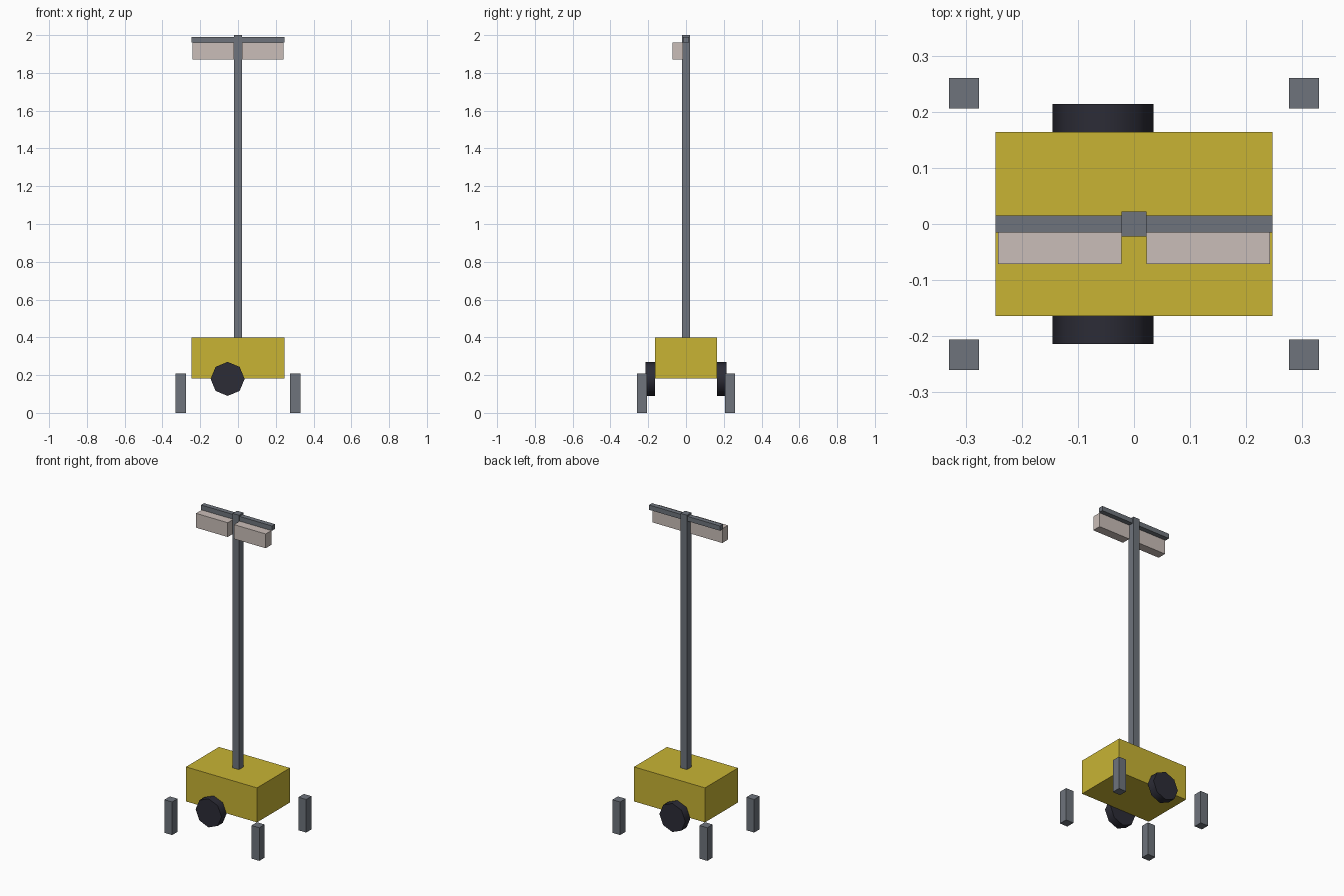
import bpy, math

default = bpy.data.objects.get("Cube")
if default:
    bpy.data.objects.remove(default, do_unlink=True)


def material(name, rgb):
    m = bpy.data.materials.new(name)
    m.use_nodes = True
    m.diffuse_color = (*rgb, 1)
    m.node_tree.nodes["Principled BSDF"].inputs["Base Color"].default_value = (*rgb, 1)
    return m


yellow = material("yellow paint", (0.58, 0.456, 0.034))
grey = material("grey steel", (0.156, 0.174, 0.202))
pale = material("pale lamp", (0.59, 0.515, 0.48))
black = material("black rubber", (0.025, 0.025, 0.037))


def box(name, mat, x, y, z):
    """Box from (min, max) ranges on each axis."""
    ranges = (x, y, z)
    bpy.ops.mesh.primitive_cube_add(size=1, location=[(a + b) / 2 for a, b in ranges])
    ob = bpy.context.object
    ob.name = name
    ob.scale = [b - a for a, b in ranges]
    bpy.ops.object.transform_apply(location=False, rotation=False, scale=True)
    ob.data.materials.append(mat)
    return ob


def wheel(name, y):
    """Eight-sided wheel with its axle along y."""
    bpy.ops.mesh.primitive_cylinder_add(vertices=8, radius=0.09, depth=0.05,
                                        location=(-0.055, y, 0.18),
                                        rotation=(math.pi / 2, 0, 0))
    ob = bpy.context.object
    ob.name = name
    ob.data.materials.append(black)
    bpy.ops.object.shade_smooth_by_angle(angle=math.radians(50))


# Generator body, mast and crossbar
box("body", yellow, (-0.247, 0.247), (-0.164, 0.164), (0.183, 0.4))
box("mast", grey, (-0.022, 0.022), (-0.022, 0.022), (0.4, 2))
box("crossbar", grey, (-0.247, 0.247), (-0.015, 0.015), (1.96, 1.99))

# Lamps hung in front of the crossbar
for side, s in (("left", 1), ("right", -1)):
    box(side + "_lamp", pale, sorted((s * 0.022, s * 0.242)), (-0.071, -0.015), (1.87, 1.96))

# Wheels and stabiliser feet
for end, e in (("front", -1), ("back", 1)):
    wheel(end + "_wheel", e * 0.189)
    for side, s in (("left", 1), ("right", -1)):
        box(f"{end}_{side}_foot", grey, sorted((s * 0.276, s * 0.33)),
            sorted((e * 0.206, e * 0.26)), (0, 0.208))
